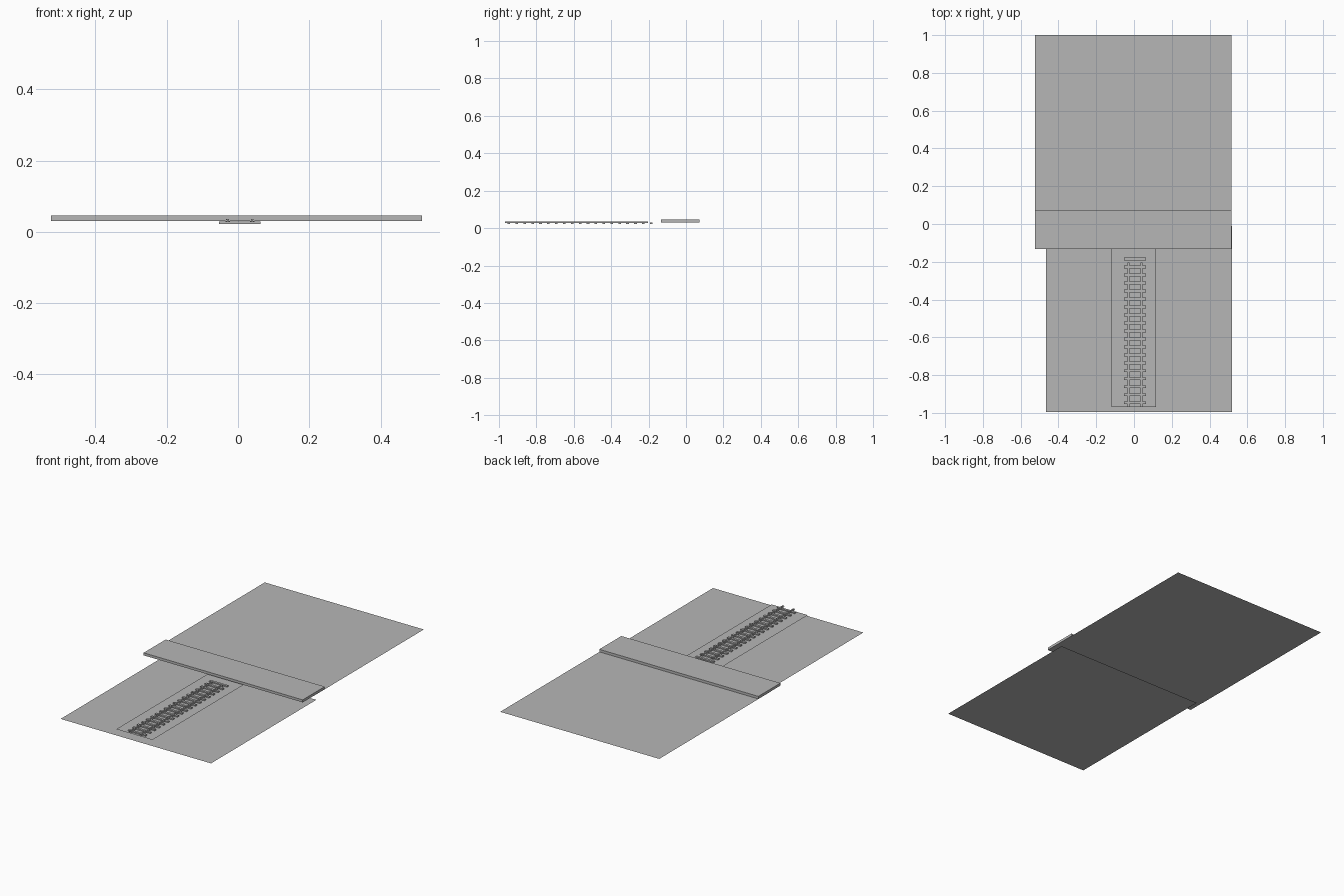
import bpy

if "Cube" in bpy.data.objects:
    bpy.data.objects.remove(bpy.data.objects["Cube"])

grey = bpy.data.materials.new("plain grey")
grey.diffuse_color = (0.47, 0.47, 0.47, 1)
grey.use_nodes = True
grey.node_tree.nodes["Principled BSDF"].inputs["Base Color"].default_value = grey.diffuse_color


def make(name, verts, faces):
    mesh = bpy.data.meshes.new(name)
    mesh.from_pydata(verts, [], faces)
    mesh.materials.append(grey)
    obj = bpy.data.objects.new(name, mesh)
    bpy.context.collection.objects.link(obj)
    return obj


def sheet(name, x0, x1, y0, y1, z):
    return make(name, [(x0, y0, z), (x1, y0, z), (x1, y1, z), (x0, y1, z)], [(0, 1, 2, 3)])


def extrude_y(name, profile, y0, y1):
    """Solid bar along y from a counter-clockwise (x, z) profile."""
    n = len(profile)
    verts = [(x, y, z) for y in (y0, y1) for x, z in profile]
    faces = [tuple(range(n)), tuple(range(2 * n - 1, n - 1, -1))]
    faces += [(i, i + n, (i + 1) % n + n, (i + 1) % n) for i in range(n)]
    return make(name, verts, faces)


def box(name, x0, x1, y0, y1, z0, z1):
    return extrude_y(name, [(x0, z0), (x1, z0), (x1, z1), (x0, z1)], y0, y1)


# Ground sheets: low one in front, raised one behind
sheet("front_ground", -0.465, 0.52, -0.995, -0.01, 0.0)
sheet("back_ground", -0.525, 0.517, -0.04, 1.0, 0.03)

# Platform slab across the middle
box("platform", -0.525, 0.517, -0.133, 0.073, 0.031, 0.046)

# Flat track bed
sheet("track_bed", -0.12, 0.117, -0.968, -0.11, 0.021)

# Sleepers
for i in range(19):
    y = -0.947 + i * 0.0423
    box(f"sleeper_{i + 1}", -0.054, 0.063, y - 0.007, y + 0.007, 0.022, 0.029)

# Rails with foot, web and head
half = [(0.006, 0.028), (0.006, 0.030), (0.002, 0.031), (0.002, 0.033), (0.004, 0.0335), (0.004, 0.036)]
for name, cx in (("left_rail", -0.029), ("right_rail", 0.040)):
    profile = [(cx + x, z) for x, z in half] + [(cx - x, z) for x, z in reversed(half)]
    extrude_y(name, profile, -0.968, -0.203)
